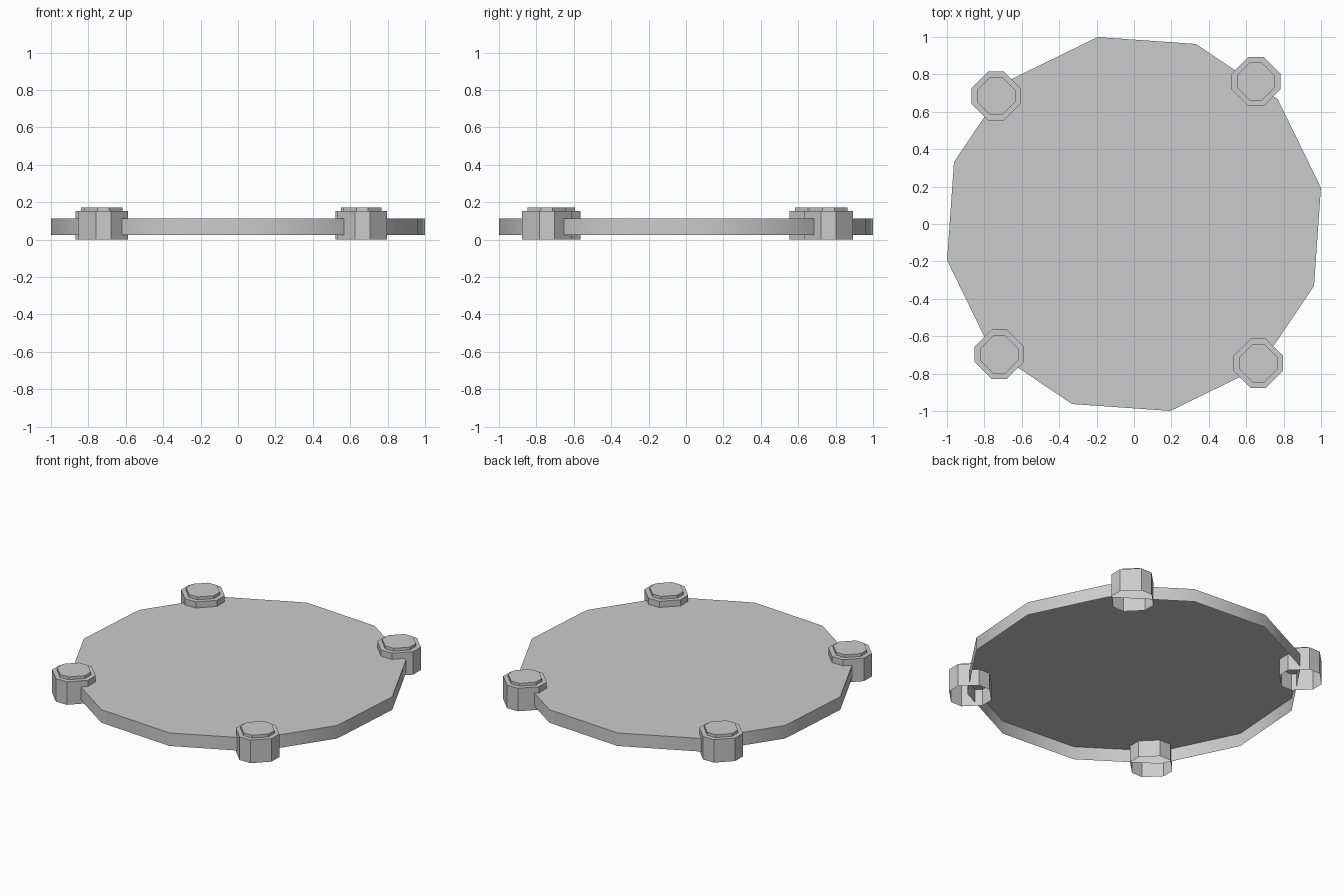
import bpy, bmesh
from math import radians, cos, sin

cube = bpy.data.objects.get("Cube")
if cube:
    bpy.data.objects.remove(cube, do_unlink=True)

# Single plain grey material
GREY = (0.6, 0.6, 0.6, 1)
grey = bpy.data.materials.new("plain_grey")
grey.use_nodes = True
grey.diffuse_color = GREY
grey.node_tree.nodes["Principled BSDF"].inputs["Base Color"].default_value = GREY


def open_shell(name, angles, rings, location=(0, 0)):
    """Loft (radius, z) rings upwards, close the top, leave the underside open."""
    bm = bmesh.new()
    loops = [[bm.verts.new((r * cos(radians(a)), r * sin(radians(a)), z)) for a in angles]
             for r, z in rings]
    n = len(angles)
    for low, high in zip(loops, loops[1:]):
        for i in range(n):
            j = (i + 1) % n
            bm.faces.new((low[i], low[j], high[j], high[i]))
    bm.faces.new(loops[-1])
    mesh = bpy.data.meshes.new(name)
    bm.to_mesh(mesh)
    bm.free()
    mesh.materials.append(grey)
    obj = bpy.data.objects.new(name, mesh)
    obj.location = (*location, 0)
    bpy.context.collection.objects.link(obj)
    bpy.ops.object.select_all(action='DESELECT')
    obj.select_set(True)
    bpy.context.view_layer.objects.active = obj
    bpy.ops.object.shade_smooth_by_angle(angle=radians(35))
    return obj


# Twelve-sided platform, hollow underneath
open_shell("platform", [11 + 30 * i for i in range(12)], [(1.018, 0.025), (1.018, 0.112)])

# Four hollow corner posts: octagons with wide diagonal sides and a raised cap
octagon = [90 * i + side for i in range(4) for side in (-17, 17)]
post_rings = [(0.138, 0), (0.138, 0.153), (0.107, 0.153), (0.107, 0.172)]
posts = {
    "back_right_post": (-0.737, 0.684, 0),
    "back_left_post": (0.652, 0.762, 0),
    "front_right_post": (-0.72, -0.697, 0),
    "front_left_post": (0.665, -0.744, 0),
}
for name, (x, y, turn) in posts.items():
    open_shell(name, [a + turn for a in octagon], post_rings, (x, y))
